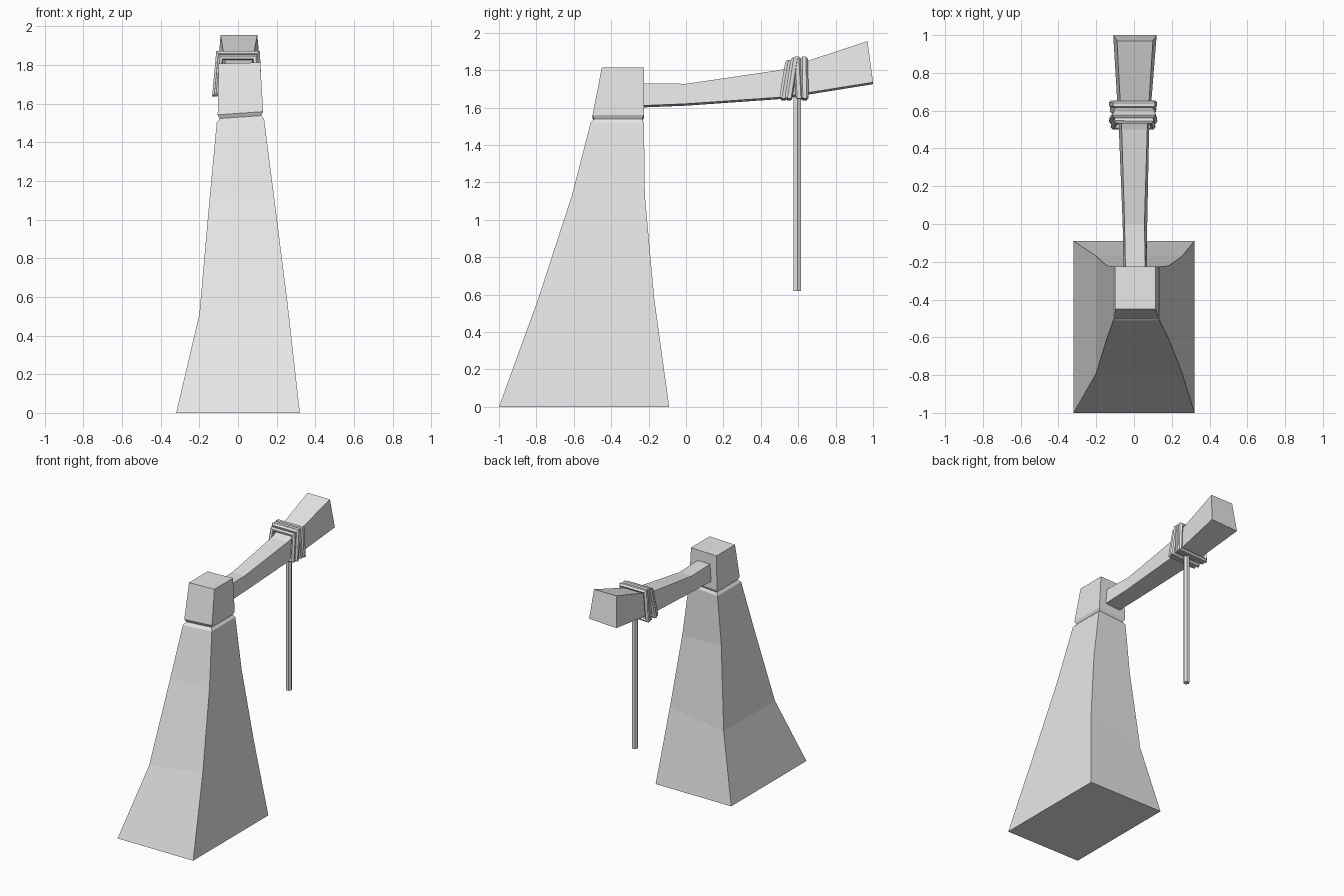
import bpy

cube = bpy.data.objects.get("Cube")
if cube:
    bpy.data.objects.remove(cube, do_unlink=True)

grey = bpy.data.materials.new("plain grey")
grey.use_nodes = True
colour = (0.8, 0.8, 0.8, 1)
grey.diffuse_color = colour
shader = next(n for n in grey.node_tree.nodes if n.type == "BSDF_PRINCIPLED")
shader.inputs["Base Color"].default_value = colour


def link(name, data):
    obj = bpy.data.objects.new(name, data)
    bpy.context.collection.objects.link(obj)
    data.materials.append(grey)
    return obj


def loft(name, rings):
    """Skin four-cornered rings into a closed, flat-shaded block."""
    corners = [point for ring in rings for point in ring]
    last = len(corners) - 4
    faces = [(3, 2, 1, 0), tuple(range(last, last + 4))]
    for start in range(0, last, 4):
        for side in range(4):
            a, b = start + side, start + (side + 1) % 4
            faces.append((a, b, b + 4, a + 4))
    mesh = bpy.data.meshes.new(name)
    mesh.from_pydata(corners, [], faces)
    mesh.validate()
    return link(name, mesh)


def flat_ring(z, left, right, front, back, tilt=0.0):
    """Horizontal rectangle, tipped a little sideways."""
    return [(x, y, z + tilt * x) for x, y in
            ((left, front), (right, front), (right, back), (left, back))]


def upright_ring(y, low, high, low_left, low_right, top_left, top_right, lean=0.0):
    """Cross-section of the beam; its top may lean towards the tower."""
    return [(low_left, y, low - 0.01), (top_left, y - lean, high),
            (top_right, y - lean, high), (low_right, y, low)]


def rope(name, points, thickness, closed):
    """Six-sided rope along straight pieces, turned into a mesh."""
    curve = bpy.data.curves.new(name, "CURVE")
    curve.dimensions = "3D"
    curve.bevel_depth = thickness
    curve.bevel_resolution = 1
    curve.use_fill_caps = True
    spline = curve.splines.new("POLY")
    spline.points.add(len(points) - 1)
    for target, point in zip(spline.points, points):
        target.co = (*point, 1)
    spline.use_cyclic_u = closed
    spline.use_smooth = False
    obj = link(name, curve)
    bpy.ops.object.select_all(action="DESELECT")
    obj.select_set(True)
    bpy.context.view_layer.objects.active = obj
    bpy.ops.object.convert(target="MESH")


# Tapering post with a grooved neck and a squared head
loft("post", [
    flat_ring(0, -0.32, 0.32, -1, -0.09),
    flat_ring(0.54, -0.2, 0.255, -0.79, -0.17, tilt=0.15),
    flat_ring(1.13, -0.145, 0.185, -0.61, -0.22),
    flat_ring(1.51, -0.11, 0.135, -0.51, -0.225, tilt=0.07),
    flat_ring(1.53, -0.095, 0.12, -0.49, -0.235, tilt=0.07),
    flat_ring(1.55, -0.105, 0.13, -0.5, -0.225, tilt=0.07),
    flat_ring(1.81, -0.1, 0.115, -0.45, -0.225, tilt=0.03),
])

# Beam flaring towards its free end
loft("beam", [
    upright_ring(-0.25, 1.61, 1.73, -0.055, 0.07, -0.045, 0.06),
    upright_ring(0, 1.62, 1.727, -0.06, 0.07, -0.05, 0.055),
    upright_ring(0.5, 1.655, 1.8, -0.08, 0.08, -0.065, 0.07),
    upright_ring(1, 1.735, 1.955, -0.11, 0.12, -0.09, 0.1, lean=0.03),
])

# Rope wrapped around the beam: (top y, bottom y, top z, half width)
wraps = [(0.55, 0.52, 1.84, 0.09), (0.58, 0.55, 1.855, 0.1),
         (0.595, 0.605, 1.86, 0.095), (0.632, 0.635, 1.86, 0.1)]
for number, (top_y, low_y, top_z, half) in enumerate(wraps, 1):
    rope(f"rope_wrap_{number}", [
        (-half, top_y, top_z), (half, top_y, top_z),
        (half + 0.01, low_y, 1.66), (-half - 0.02, low_y, 1.65)], 0.02, True)

# Hanging rope
rope("hanging_rope", [(0.015, 0.595, 1.66), (0.015, 0.595, 0.62)], 0.022, False)
